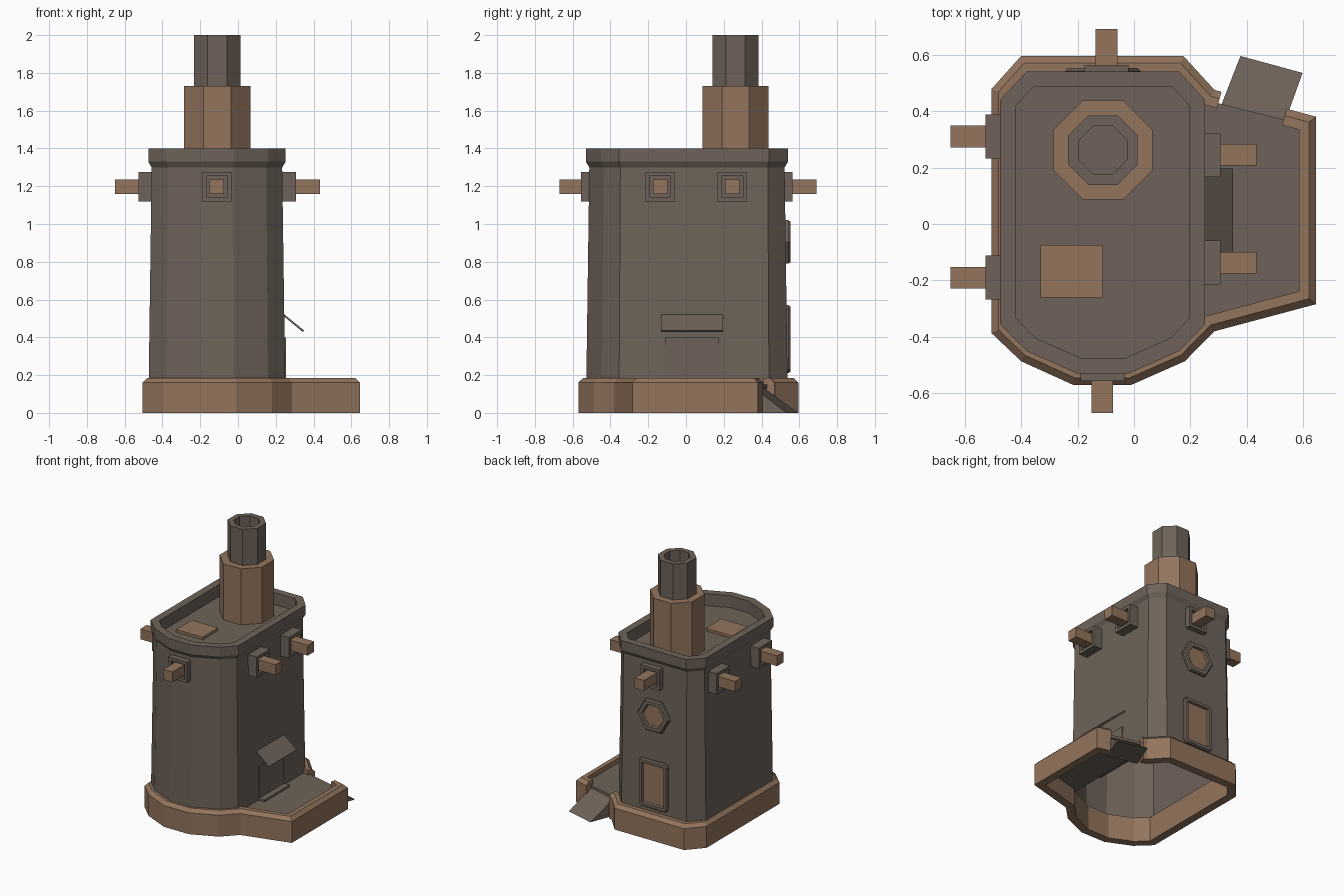
import bpy, math
from mathutils import Matrix, Vector

cube = bpy.data.objects.get("Cube")
if cube:
    bpy.data.objects.remove(cube)


def material(name, rgb):
    m = bpy.data.materials.new(name)
    m.use_nodes = True
    m.diffuse_color = (*rgb, 1)
    m.node_tree.nodes["Principled BSDF"].inputs["Base Color"].default_value = (*rgb, 1)
    return m


STONE = material("dark grey stone", (0.157, 0.124, 0.1))
RUST = material("rusty brown", (0.29, 0.176, 0.11))


def make(name, verts, faces, mats):
    mesh = bpy.data.meshes.new(name)
    mesh.from_pydata(verts, [], faces)
    for m in mats:
        mesh.materials.append(m)
    ob = bpy.data.objects.new(name, mesh)
    bpy.context.collection.objects.link(ob)
    return ob


def inset(pts, d, closed=True):
    """Move a counter-clockwise path inwards by d with mitred corners."""
    out, n = [], len(pts)
    for i in range(n):
        p = Vector(pts[i])
        a = Vector(pts[i - 1]) if closed or i > 0 else None
        b = Vector(pts[(i + 1) % n]) if closed or i < n - 1 else None
        dirs = [v.normalized() for v in ((p - a) if a else None, (b - p) if b else None) if v]
        normals = [Vector((-v.y, v.x)) for v in dirs]
        m = sum(normals, Vector((0, 0))).normalized()
        out.append(p + m * d / m.dot(normals[0]))
    return out


def loft(name, rings, mats, matrix=Matrix(), bottom=False, top=True):
    """Skin a stack of (outline, height) rings; the top cap takes the last material."""
    n = len(rings[0][0])
    verts = [matrix @ Vector((p[0], p[1], z)) for pts, z in rings for p in pts]
    faces = []
    for r in range(len(rings) - 1):
        for i in range(n):
            j = (i + 1) % n
            faces.append((r * n + i, r * n + j, r * n + n + j, r * n + n + i))
    if bottom:
        faces.append(tuple(reversed(range(n))))
    if top:
        faces.append(tuple(range(len(verts) - n, len(verts))))
    ob = make(name, verts, faces, mats)
    if top:
        ob.data.polygons[-1].material_index = len(mats) - 1
    return ob


def rect(w, h, cx=0, cy=0):
    return [(cx + sx * w / 2, cy + sy * h / 2) for sx, sy in ((-1, -1), (1, -1), (1, 1), (-1, 1))]


def ngon(n, apothem, cx=0, cy=0, turn=0.5):
    r = apothem / math.cos(math.pi / n)
    return [(cx + r * math.cos((k + turn) * math.tau / n),
             cy + r * math.sin((k + turn) * math.tau / n)) for k in range(n)]


def wall_matrix(x, y, z, angle):
    """Local z points out of the wall, local y points up."""
    out = Vector((math.cos(angle), math.sin(angle), 0))
    up = Vector((0, 0, 1))
    m = Matrix((up.cross(out), up, out)).transposed().to_4x4()
    m.translation = (x, y, z)
    return m


# Tower shell with flared parapet and sunken roof deck
outline = [(0.252, -0.355), (0.252, 0.44), (0.16, 0.54), (-0.38, 0.54), (-0.475, 0.44),
           (-0.475, -0.355), (-0.38, -0.45), (-0.2, -0.53), (-0.02, -0.53), (0.16, -0.45)]
loft("tower", [(inset(outline, 0.002), 0.15), (inset(outline, 0.018), 1.3),
               (outline, 1.33), (outline, 1.4),
               (inset(outline, 0.055), 1.4), (inset(outline, 0.055), 1.31)], [STONE])

# Foundation kerb, open where the ramp meets the porch
path = [(0.31, 0.468), (0.285, 0.475), (0.175, 0.595), (-0.4, 0.595), (-0.505, 0.478),
        (-0.505, -0.386), (-0.4, -0.486), (-0.215, -0.57), (-0.01, -0.57), (0.18, -0.486),
        (0.285, -0.38), (0.645, -0.284), (0.645, 0.38), (0.54, 0.408)]
section = [(0, 0), (0, 0.16), (0.025, 0.185), (0.06, 0.185), (0.06, 0)]
kerb_verts = [(p.x, p.y, z) for d, z in section for p in inset(path, d, closed=False)]
n, s = len(path), len(section)
kerb_faces = [(r * n + i, r * n + i + 1, (r + 1) % s * n + i + 1, (r + 1) % s * n + i)
              for r in range(s) for i in range(n - 1)]
kerb_faces.append(tuple(r * n for r in range(s)))
kerb_faces.append(tuple(r * n + n - 1 for r in reversed(range(s))))
make("foundation_kerb", kerb_verts, kerb_faces, [RUST])

# Porch floor and ramp
porch = [(0.23, -0.36), (0.29, -0.34), (0.6, -0.255), (0.6, 0.35), (0.53, 0.37), (0.29, 0.43), (0.23, 0.43)]
loft("porch_floor", [(porch, 0.13), (porch, 0.15)], [STONE], bottom=True)
make("ramp", [(0.295, 0.385, 0.15), (0.525, 0.335, 0.15), (0.597, 0.535, 0), (0.377, 0.595, 0),
              (0.295, 0.385, 0), (0.525, 0.335, 0)],
     [(0, 1, 2, 3), (0, 3, 4), (1, 5, 2), (0, 4, 5, 1), (2, 5, 4, 3)], [STONE])

# Chimney stack and its hollow pipe
cx, cy = -0.11, 0.262
loft("stack_base", [(ngon(8, 0.175, cx, cy), 1.3), (ngon(8, 0.175, cx, cy), 1.73)], [RUST])
pipe, bore = ngon(8, 0.123, cx, cy), ngon(8, 0.085, cx, cy)
loft("stack_pipe", [(pipe, 1.72), (pipe, 2), (bore, 2), (bore, 1.78)], [STONE])

# Roof hatch
hatch = rect(0.22, 0.185, -0.222, -0.167)
loft("roof_hatch", [(hatch, 1.3), (hatch, 1.33)], [RUST])

# Gun ports: a recessed square mount with a square barrel
EAST, NORTH, WEST, SOUTH = (k * math.pi / 2 for k in range(4))
ports = [("left_rear", 0.22, 0.245, EAST), ("left_front", 0.22, -0.137, EAST),
         ("right_rear", -0.44, 0.31, WEST), ("right_front", -0.44, -0.19, WEST),
         ("back", -0.097, 0.478, NORTH), ("front", -0.112, -0.47, SOUTH)]
for name, x, y, angle in ports:
    m = wall_matrix(x, y, 1.198, angle)
    outer, inner, bar = rect(0.156, 0.156), rect(0.112, 0.112), rect(0.077, 0.077)
    loft(name + "_gun_mount", [(outer, 0), (outer, 0.086), (inner, 0.086), (inner, 0.06)],
         [STONE], m, bottom=True)
    loft(name + "_gun_barrel", [(bar, 0.05), (bar, 0.21 if angle == WEST else 0.2 if angle == SOUTH else 0.213)],
         [RUST], m)


# Framed openings on the back wall
def framed(name, shape, x, z, border):
    rings = [(shape, 0), (shape, 0.042), (inset(shape, 0.008), 0.053),
             (inset(shape, border), 0.053), (inset(shape, border + 0.006), 0.038)]
    loft(name, rings, [STONE, RUST], wall_matrix(x, 0.5, z, NORTH))


framed("hexagon_window", ngon(6, 0.115, turn=0), -0.11, 0.905, 0.034)
w, h, c = 0.12, 0.18, 0.02
corners = [(w, c - h), (w, h - c), (w - c, h), (c - w, h), (-w, h - c), (-w, c - h), (c - w, -h), (w - c, -h)]
framed("back_door", corners, -0.11, 0.39, 0.03)

# Porch door, sill and sloping awning
panel = rect(0.285, 0.25)
loft("porch_door", [(panel, 0), (panel, 0.055)], [STONE], wall_matrix(0.2, 0.033, 0.275, EAST))
sill = rect(0.3, 0.02)
loft("door_sill", [(sill, 0), (sill, 0.1)], [STONE], wall_matrix(0.2, 0.033, 0.155, EAST))
awning = [(0.235, 0.518), (0.343, 0.428), (0.35, 0.436), (0.235, 0.53)]
side = Matrix(((1, 0, 0, 0), (0, 0, -1, 0.197), (0, 1, 0, 0), (0, 0, 0, 1)))
loft("awning", [(awning, 0), (awning, 0.33)], [STONE], side, bottom=True)
